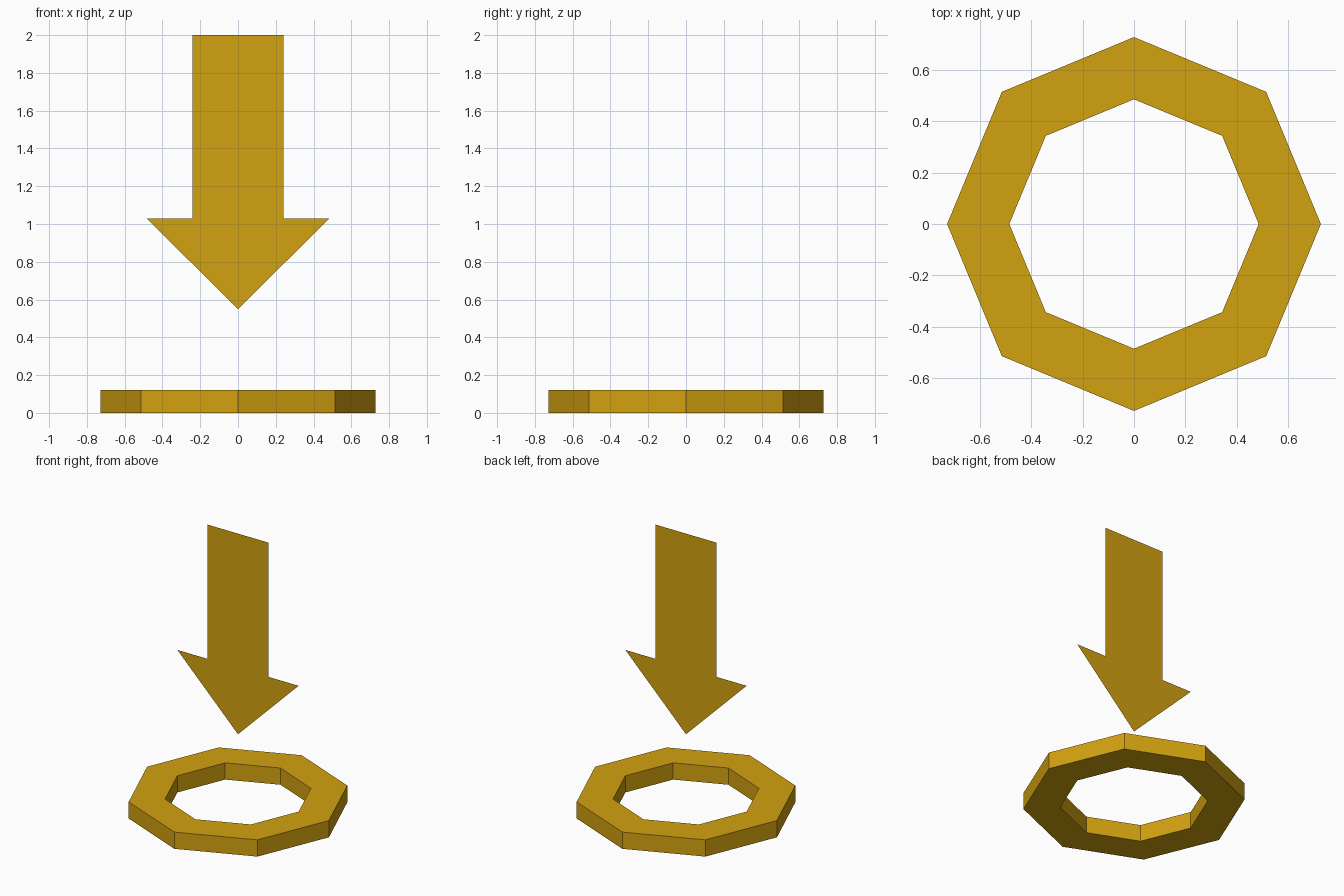
import bpy, bmesh
from math import cos, sin, pi

if "Cube" in bpy.data.objects:
    bpy.data.objects.remove(bpy.data.objects["Cube"])

gold = bpy.data.materials.new("gold")
gold.diffuse_color = (0.65, 0.36, 0.005, 1)
gold.use_nodes = True
gold.node_tree.nodes["Principled BSDF"].inputs["Base Color"].default_value = gold.diffuse_color


def add_object(name, bm):
    mesh = bpy.data.meshes.new(name)
    bm.to_mesh(mesh)
    bm.free()
    mesh.materials.append(gold)
    obj = bpy.data.objects.new(name, mesh)
    bpy.context.collection.objects.link(obj)
    return obj


# Octagonal base ring: a rectangular section swept round eight corners
SIDES, OUTER, INNER, HEIGHT = 8, 0.727, 0.485, 0.121
section = [(OUTER, 0), (OUTER, HEIGHT), (INNER, HEIGHT), (INNER, 0)]
bm = bmesh.new()
loops = []
for i in range(SIDES):
    a = 2 * pi * i / SIDES
    loops.append([bm.verts.new((r * cos(a), r * sin(a), z)) for r, z in section])
for i in range(SIDES):
    p, q = loops[i], loops[(i + 1) % SIDES]
    for j in range(4):
        k = (j + 1) % 4
        bm.faces.new((p[j], q[j], q[k], p[k]))
bmesh.ops.recalc_face_normals(bm, faces=bm.faces)
add_object("base_ring", bm)

# Flat downward arrow: half outline mirrored across x = 0
half = [(0.485, 1.03), (0.242, 1.03), (0.242, 2.0)]
outline = [(0, 0.55)] + half + [(-x, z) for x, z in reversed(half)]
bm = bmesh.new()
bm.faces.new([bm.verts.new((x, 0, z)) for x, z in outline])
add_object("down_arrow", bm)
